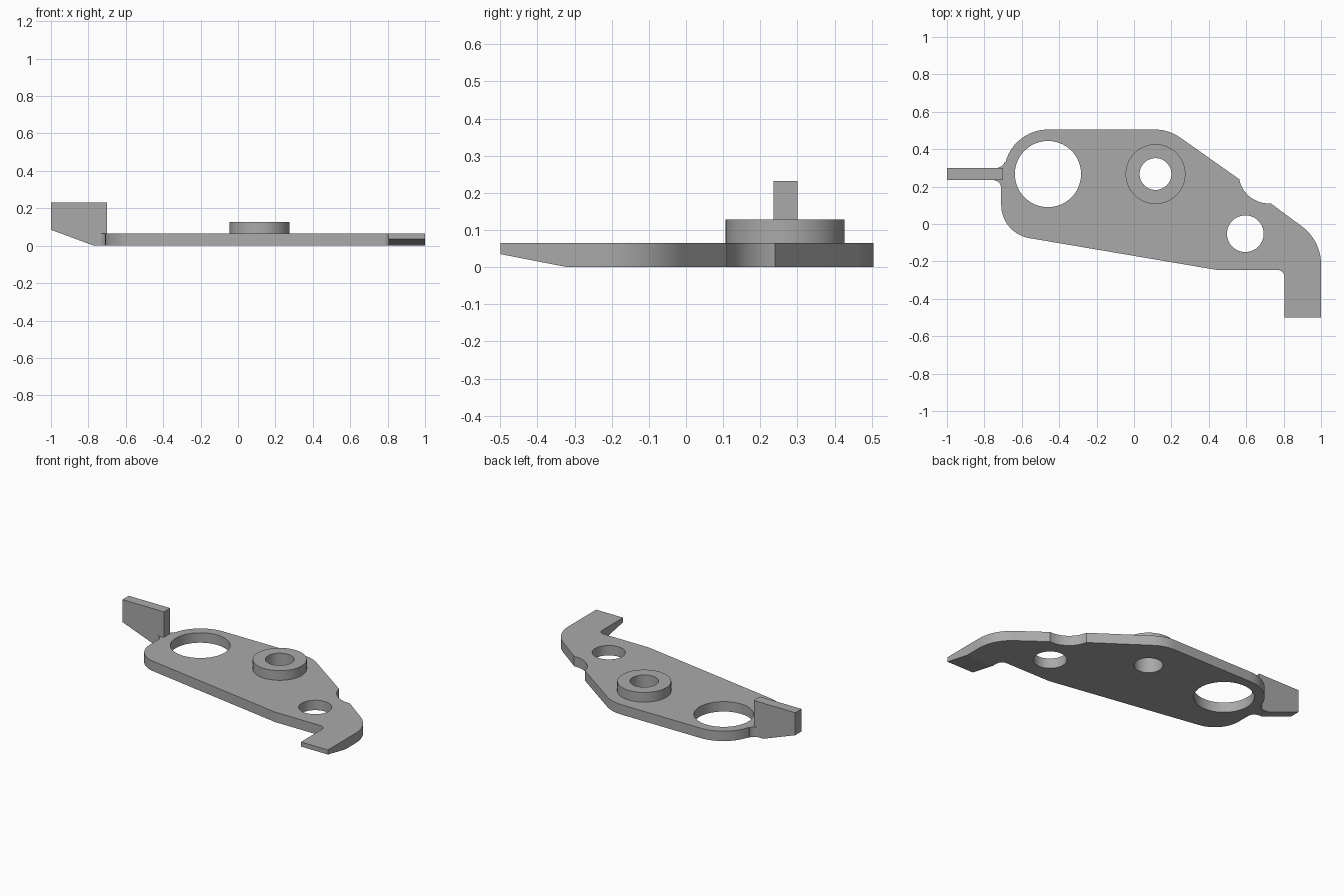
import bpy
import bmesh
from math import atan2, ceil, cos, pi, radians, sin, tan
from mathutils import Vector

cube = bpy.data.objects.get("Cube")
if cube:
    bpy.data.objects.remove(cube, do_unlink=True)

THICK = 0.065

grey = bpy.data.materials.new("plain grey")
grey.use_nodes = True
COLOUR = (0.4, 0.4, 0.4, 1)
grey.diffuse_color = COLOUR
grey.node_tree.nodes["Principled BSDF"].inputs["Base Color"].default_value = COLOUR


def arc(cx, cy, r, start, end):
    """Points along an arc, angles in degrees."""
    n = max(2, ceil(abs(end - start) / 5))
    angles = [radians(start + (end - start) * i / n) for i in range(n + 1)]
    return [(cx + r * cos(a), cy + r * sin(a)) for a in angles]


def circle(cx, cy, r):
    return arc(cx, cy, r, 0, 360)[:-1]


def fillet(before, corner, after, r):
    """Round a corner between two straight edges."""
    c = Vector(corner)
    u, v = (Vector(before) - c).normalized(), (Vector(after) - c).normalized()
    half = u.angle(v) / 2
    centre = c + (u + v).normalized() * r / sin(half)
    p, q = c + u * r / tan(half) - centre, c + v * r / tan(half) - centre
    start = atan2(p.y, p.x)
    sweep = (atan2(q.y, q.x) - start + pi) % (2 * pi) - pi
    return arc(*centre, r, start * 180 / pi, (start + sweep) * 180 / pi)


def plate(name, loops, z0, z1):
    """Extrude an outline with holes between two heights."""
    curve = bpy.data.curves.new(name, "CURVE")
    curve.dimensions = "2D"
    curve.fill_mode = "BOTH"
    curve.extrude = (z1 - z0) / 2
    for loop in loops:
        spline = curve.splines.new("POLY")
        spline.points.add(len(loop) - 1)
        for point, (x, y) in zip(spline.points, loop):
            point.co = (x, y, 0, 1)
        spline.use_cyclic_u = True
    temp = bpy.data.objects.new(name + "_curve", curve)
    bpy.context.collection.objects.link(temp)
    bpy.context.view_layer.update()
    mesh = bpy.data.meshes.new_from_object(
        temp.evaluated_get(bpy.context.evaluated_depsgraph_get()))
    bpy.data.objects.remove(temp, do_unlink=True)
    bm = bmesh.new()
    bm.from_mesh(mesh)
    bmesh.ops.translate(bm, verts=bm.verts, vec=(0, 0, (z0 + z1) / 2))
    bmesh.ops.remove_doubles(bm, verts=bm.verts, dist=0.0005)
    bmesh.ops.recalc_face_normals(bm, faces=bm.faces)
    return finish(name, bm, mesh)


def finish(name, bm, mesh):
    bm.to_mesh(mesh)
    bm.free()
    mesh.name = name
    mesh.materials.clear()
    mesh.materials.append(grey)
    obj = bpy.data.objects.new(name, mesh)
    bpy.context.collection.objects.link(obj)
    return obj


# Lever plate outline, counter-clockwise from the tongue at the left
tongue_low, tongue_high = 0.235, 0.30
low_left, low_mid = (-0.71, -0.05), (0.44, -0.245)
hook_inner, hook_tip = (0.805, -0.245), (0.805, -0.5)
shoulder, notch_end = (1, -0.088), (0.73, 0.11)
notch_start, top_corner = (0.557, 0.24), (0.187, 0.505)
neck = (-0.71, tongue_low)
outline = [(-0.77, tongue_low)]
outline += fillet((-0.77, tongue_low), neck, low_left, 0.045)
outline += fillet(neck, low_left, low_mid, 0.18)
outline += [low_mid]
outline += fillet(low_mid, hook_inner, hook_tip, 0.04)
outline += [hook_tip, (1, -0.5)]
outline += fillet((1, -0.5), shoulder, notch_end, 0.25)
outline += arc(0.72, 0.27, 0.16, -86, -169)
outline += fillet(notch_start, top_corner, (-0.46, 0.505), 0.23)
outline += arc(-0.46, 0.27, 0.235, 90, 165)
outline += arc(-0.735, 0.345, 0.045, -18, -90)
outline += [(-0.77, tongue_high)]

BORE = circle(0.115, 0.267, 0.085)
holes = [circle(-0.46, 0.267, 0.177), BORE, circle(0.595, -0.052, 0.098)]
lever = plate("lever_plate", [outline] + holes, 0, THICK)

# Sloped underside of the hook tip
bm = bmesh.new()
bm.from_mesh(lever.data)
bmesh.ops.bisect_plane(bm, geom=bm.verts[:] + bm.edges[:] + bm.faces[:],
                       plane_co=(0, -0.32, 0), plane_no=(0, 1, 0))
for v in bm.verts:
    if v.co.y < -0.4 and v.co.z < 0.01:
        v.co.z = 0.035
bm.to_mesh(lever.data)
bm.free()

# Raised ring around the pivot bore
boss = plate("pivot_boss", [circle(0.115, 0.267, 0.16), BORE], THICK, 0.128)

# Upright tab at the left end, with a sloped lower edge
bm = bmesh.new()
profile = [(-0.70, 0), (-0.70, 0.232), (-1, 0.232), (-1, 0.085), (-0.77, 0)]
face = bm.faces.new([bm.verts.new((x, tongue_low, z)) for x, z in profile])
side = bmesh.ops.extrude_face_region(bm, geom=[face])["geom"]
bmesh.ops.translate(bm, vec=(0, tongue_high - tongue_low, 0),
                    verts=[g for g in side if isinstance(g, bmesh.types.BMVert)])
bmesh.ops.recalc_face_normals(bm, faces=bm.faces)
finish("upright_tab", bm, bpy.data.meshes.new("upright_tab"))

# Smooth the rounded walls only
bpy.ops.object.select_all(action="DESELECT")
for obj in (lever, boss):
    obj.select_set(True)
bpy.context.view_layer.objects.active = lever
bpy.ops.object.shade_smooth_by_angle(angle=radians(9))
